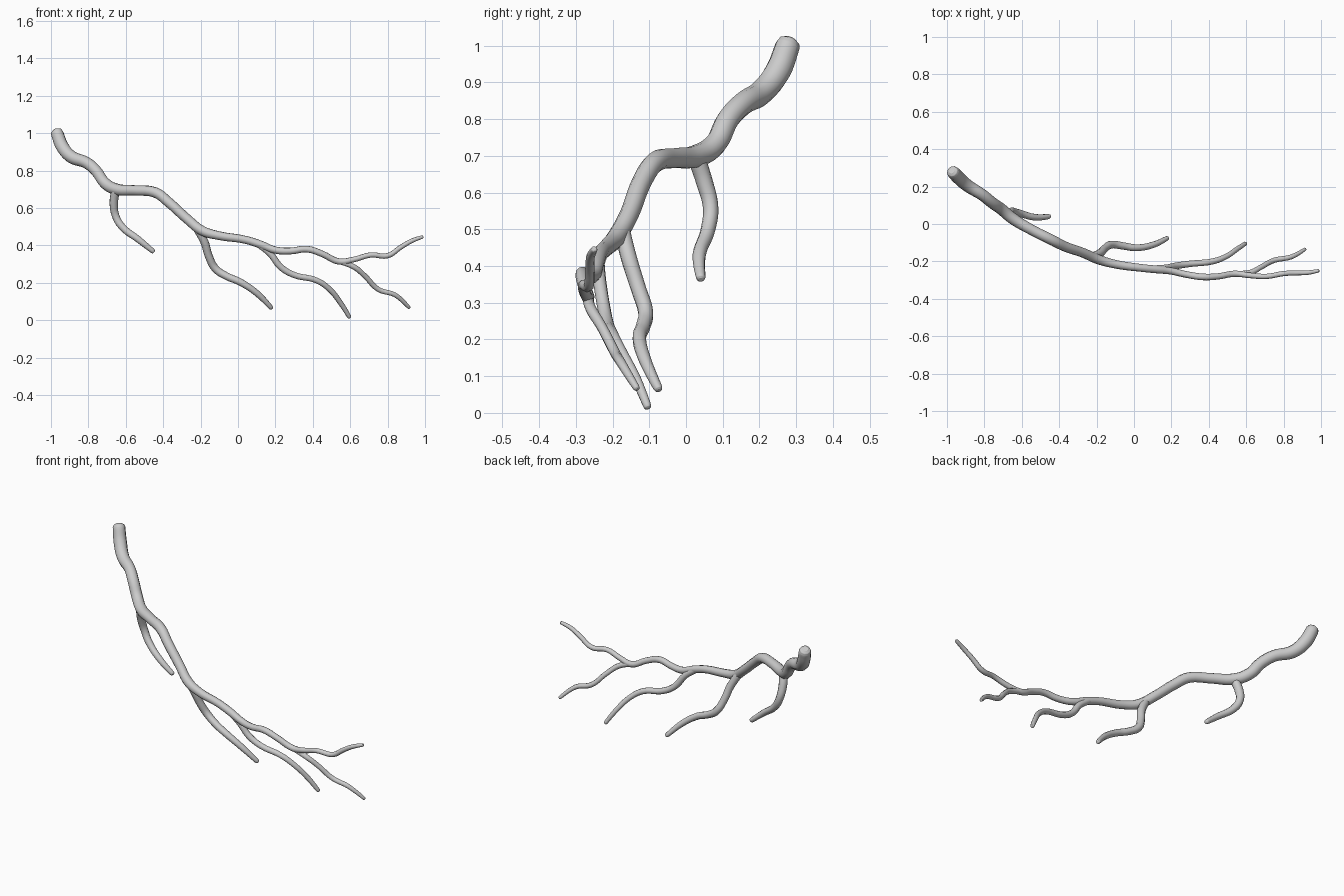
import bpy
import math
from mathutils import Vector


def limb(name, pts):
    """Tapered tube through (x, y, z, radius) points with rounded ends."""
    def cap(a, b):
        # two extra points that round off end a
        d = (Vector(a[:3]) - Vector(b[:3])).normalized()
        r, p = a[3], Vector(a[:3])
        return [(*(p + d * r * k), r * s) for k, s in ((0.4, 0.85), (0.65, 0.45))]

    pts = cap(pts[0], pts[1])[::-1] + pts + cap(pts[-1], pts[-2])
    cu = bpy.data.curves.new(name, 'CURVE')
    cu.dimensions = '3D'
    cu.bevel_depth = 1.0
    cu.bevel_resolution = 3
    cu.resolution_u = 5
    cu.use_fill_caps = True
    sp = cu.splines.new('BEZIER')
    sp.bezier_points.add(len(pts) - 1)
    for bp, (x, y, z, r) in zip(sp.bezier_points, pts):
        bp.co = (x, y, z)
        bp.radius = r
        bp.handle_left_type = bp.handle_right_type = 'AUTO'
    ob = bpy.data.objects.new(name, cu)
    bpy.context.collection.objects.link(ob)
    bpy.ops.object.select_all(action='DESELECT')
    ob.select_set(True)
    bpy.context.view_layer.objects.active = ob
    bpy.ops.object.convert(target='MESH')
    bpy.ops.object.shade_smooth_by_angle(angle=math.radians(50))


# main limb, from the thick cut end to the upper tip
limb("main_branch", [
    (-.967, .277, 1.0, .034), (-.94, .25, .93, .036), (-.89, .205, .873, .034),
    (-.81, .155, .842, .031), (-.76, .115, .80, .031), (-.71, .08, .732, .031),
    (-.65, .03, .70, .031), (-.55, -.03, .694, .028), (-.44, -.085, .682, .028),
    (-.37, -.12, .63, .027), (-.27, -.155, .54, .026), (-.19, -.19, .478, .026),
    (-.10, -.215, .452, .023), (.04, -.235, .43, .021), (.12, -.243, .405, .021),
    (.20, -.252, .375, .019), (.28, -.27, .37, .018), (.37, -.283, .38, .018),
    (.45, -.28, .355, .017), (.54, -.266, .314, .017), (.62, -.275, .325, .015),
    (.71, -.28, .349, .014), (.80, -.265, .345, .014), (.87, -.262, .39, .013),
    (.93, -.26, .425, .012), (.985, -.25, .445, .009)])

# hanging side twigs, from the base outwards
limb("side_twig_1", [
    (-.655, .03, .69, .024), (-.664, .05, .63, .023), (-.655, .067, .56, .021),
    (-.62, .06, .50, .020), (-.53, .036, .43, .018), (-.455, .04, .369, .013)])
limb("side_twig_2", [
    (-.225, -.175, .50, .022), (-.18, -.155, .42, .022), (-.155, -.13, .34, .021),
    (-.12, -.11, .275, .021), (-.06, -.117, .235, .020), (.01, -.127, .205, .019),
    (.10, -.112, .145, .017), (.177, -.076, .067, .012)])
limb("side_twig_3", [
    (.10, -.24, .412, .018), (.17, -.235, .358, .018), (.23, -.223, .283, .018),
    (.30, -.213, .242, .017), (.42, -.20, .213, .016), (.49, -.175, .165, .015),
    (.55, -.135, .09, .014), (.595, -.105, .018, .011)])
limb("side_twig_4", [
    (.53, -.266, .318, .015), (.62, -.26, .285, .015), (.68, -.23, .235, .014),
    (.75, -.194, .165, .014), (.84, -.176, .135, .013), (.914, -.135, .068, .009)])
